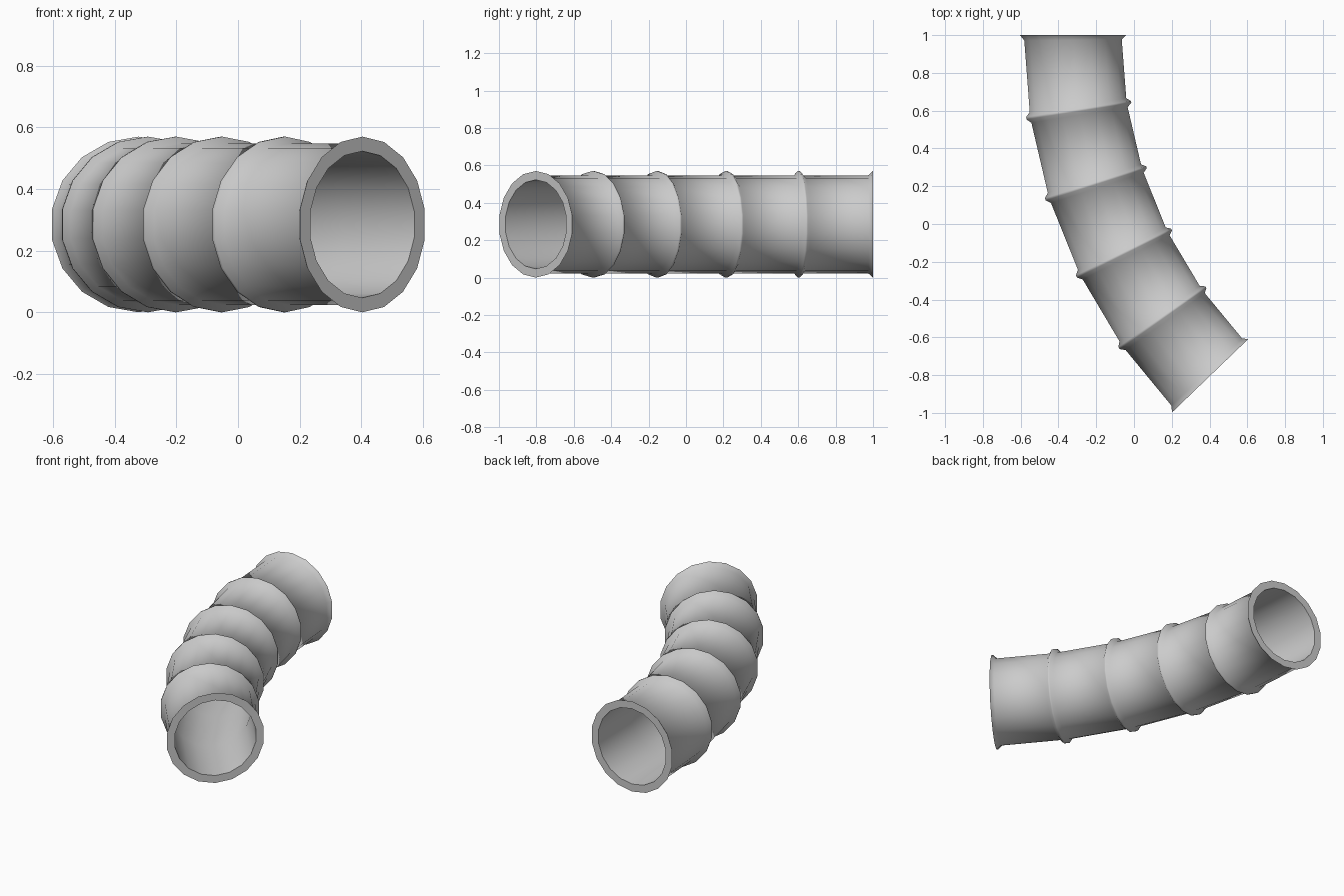
import bpy, bmesh
from math import sin, cos, pi, radians

if "Cube" in bpy.data.objects:
    bpy.data.objects.remove(bpy.data.objects["Cube"])

SIDES = 18
R_BEND, SWEEP = 2.60, radians(43.9)      # bend radius and total angle
X0, Y0, Z0 = -0.323, 1.0, 0.285          # centre of the back opening
R_RIB, R_BODY, R_BORE = 0.285, 0.262, 0.238
SEGMENTS = 5


def section(bm, s, r):
    """Ring of vertices across the bend at arc angle s."""
    verts = []
    for i in range(SIDES):
        a = pi / 2 + 2 * pi * i / SIDES
        d = R_BEND - r * cos(a)
        verts.append(bm.verts.new((X0 + R_BEND - d * cos(s),
                                   Y0 - d * sin(s),
                                   Z0 + r * sin(a))))
    return verts


# Outer profile: flared lip, straight segments with ribs, flared lip
lip, crest = 0.026 / R_BEND, 0.006 / R_BEND
profile = [(0, R_RIB), (lip, R_BODY)]
for k in range(1, SEGMENTS):
    s = SWEEP * k / SEGMENTS
    profile += [(s - lip, R_BODY), (s - crest, R_RIB),
                (s + crest, R_RIB), (s + lip, R_BODY)]
profile += [(SWEEP - lip, R_BODY), (SWEEP, R_RIB)]
# Inner bore, running back to the start
profile += [(SWEEP * k / SEGMENTS, R_BORE) for k in range(SEGMENTS, -1, -1)]

bm = bmesh.new()
rings = [section(bm, s, r) for s, r in profile]
for a, b in zip(rings, rings[1:] + rings[:1]):
    for i in range(SIDES):
        j = (i + 1) % SIDES
        bm.faces.new((a[i], a[j], b[j], b[i]))
bmesh.ops.recalc_face_normals(bm, faces=bm.faces)

mesh = bpy.data.meshes.new("ribbed_pipe_bend")
bm.to_mesh(mesh)
bm.free()
pipe = bpy.data.objects.new("ribbed_pipe_bend", mesh)
bpy.context.collection.objects.link(pipe)

# Smooth walls, crisp end rims
bpy.context.view_layer.objects.active = pipe
pipe.select_set(True)
bpy.ops.object.shade_smooth_by_angle(angle=radians(60))
